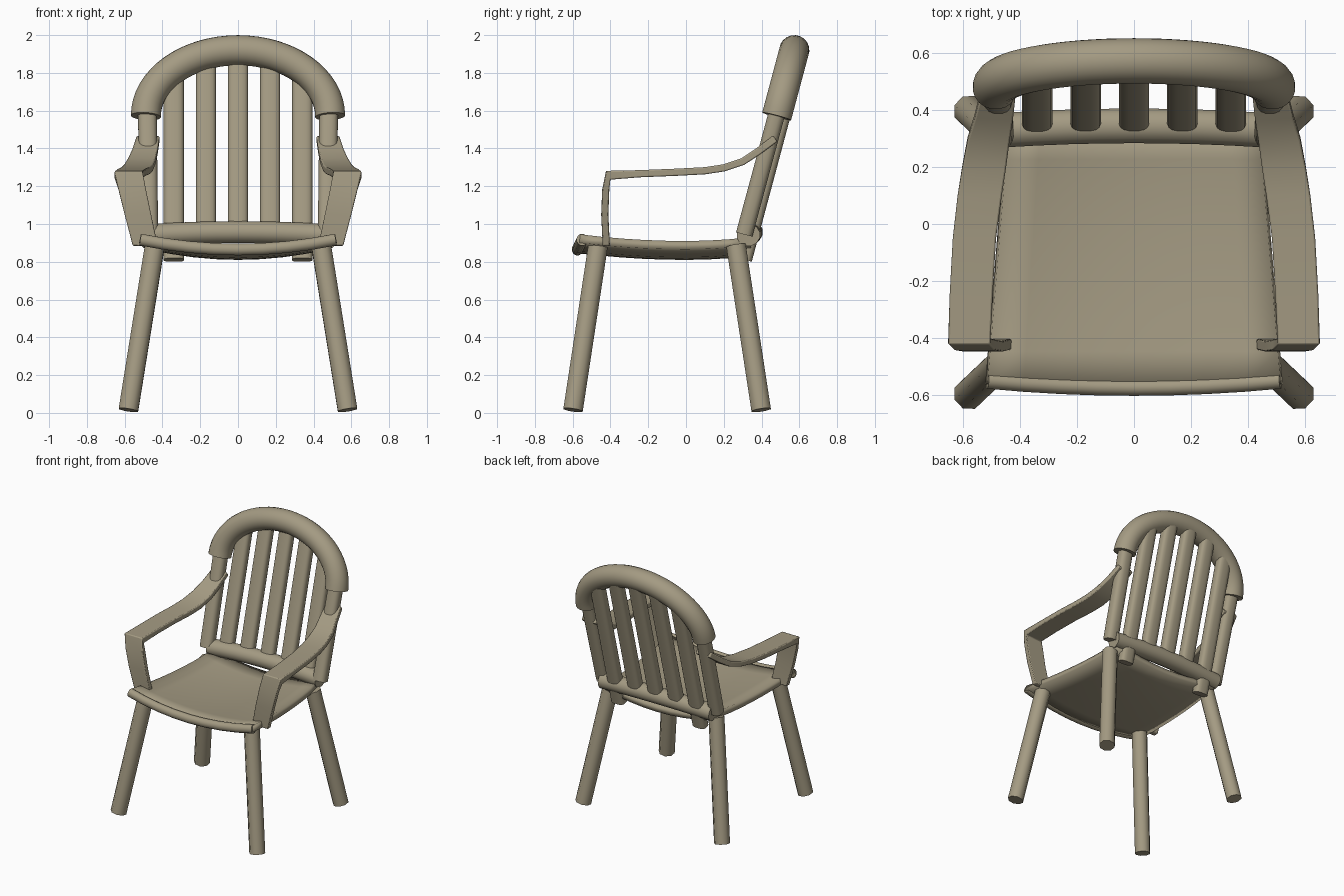
import bpy, bmesh, math
from mathutils import Vector

if "Cube" in bpy.data.objects:
    bpy.data.objects.remove(bpy.data.objects["Cube"])

wood = bpy.data.materials.new("khaki_wood")
wood.diffuse_color = (0.37, 0.325, 0.225, 1)
wood.use_nodes = True
wood.node_tree.nodes["Principled BSDF"].inputs["Base Color"].default_value = wood.diffuse_color
SLOPE = 0.267  # backward lean of the chair back


def make(name, rings, angle=40):
    """Skin a list of closed rings, cap the ends, shade smooth by angle."""
    bm = bmesh.new()
    vs = [[bm.verts.new(p) for p in r] for r in rings]
    n = len(rings[0])
    for a, b in zip(vs, vs[1:]):
        for i in range(n):
            j = (i + 1) % n
            bm.faces.new((a[i], a[j], b[j], b[i]))
    bm.faces.new(vs[0])
    bm.faces.new(vs[-1])
    bmesh.ops.recalc_face_normals(bm, faces=bm.faces)
    return finish(name, bm, angle)


def finish(name, bm, angle=40):
    me = bpy.data.meshes.new(name)
    bm.to_mesh(me)
    bm.free()
    me.materials.append(wood)
    ob = bpy.data.objects.new(name, me)
    bpy.context.collection.objects.link(ob)
    bpy.ops.object.select_all(action='DESELECT')
    ob.select_set(True)
    bpy.context.view_layer.objects.active = ob
    bpy.ops.object.shade_smooth_by_angle(angle=math.radians(angle))
    return ob


def sweep(name, path, ra, rb, up, n=12, power=1.0, angle=50):
    """Sweep a (super)ellipse along a path; ra lies along 'up'."""
    path = [Vector(p) for p in path]
    rings = []
    for i, p in enumerate(path):
        t = (path[min(i + 1, len(path) - 1)] - path[max(i - 1, 0)]).normalized()
        a = (Vector(up) - t * t.dot(Vector(up))).normalized()
        b = t.cross(a)
        ring = []
        for k in range(n):
            w = 2 * math.pi * (k + 0.5) / n
            c, s = math.cos(w), math.sin(w)
            ring.append(p + a * ra * math.copysign(abs(c) ** power, c)
                        + b * rb * math.copysign(abs(s) ** power, s))
        rings.append(ring)
    return make(name, rings, angle)


# Seat: dished sheet, narrower at the back
NX, NY = 8, 8
bm = bmesh.new()
grid = []
for j in range(NY + 1):
    y = -0.56 + 0.90 * j / NY
    half = 0.515 - 0.075 * j / NY
    edge = 0.91 + (0.035 * (y / 0.56) ** 2 if y < 0 else 0.02 * (y / 0.34) ** 2)
    row = []
    for i in range(NX + 1):
        u = -1 + 2 * i / NX
        bow = 0.02 * (1 - u * u) if j == 0 else 0
        row.append(bm.verts.new((u * half, y - bow, edge - 0.055 * (1 - u * u))))
    grid.append(row)
for j in range(NY):
    for i in range(NX):
        bm.faces.new((grid[j][i], grid[j][i + 1], grid[j + 1][i + 1], grid[j + 1][i]))
seat = finish("seat", bm, 30)
mod = seat.modifiers.new("thickness", 'SOLIDIFY')
mod.thickness = 0.045
mod.offset = -1

# Rolled front lip of the seat
us = [-1 + i / 4 for i in range(9)]
sweep("seat_front_lip", [(u * 0.515, -0.55 - 0.025 * (1 - u * u), 0.917 - 0.052 * (1 - u * u))
                         for u in us], 0.032, 0.03, (0, 0, 1))

# Bar across the back of the seat
sweep("back_bar", [(u * 0.46, 0.345 - 0.015 * u * u, 0.957 - 0.015 * u * u) for u in us],
      0.06, 0.063, (0, 0, 1))

# Arched top rail
arch = []
for k in range(33):
    w = math.pi * k / 32
    h = 0.35 * math.sin(w)
    arch.append((-0.488 * math.cos(w), 0.48 + SLOPE * h, 1.57 + h))
sweep("top_rail", arch, 0.08, 0.08, (0, 1, -SLOPE), n=20)


# Back slats; the outer two run down behind the seat
def slat_y(z):
    return 0.368 + SLOPE * (z - 1.02)


for k in range(-2, 3):
    x = 0.17 * k
    top = 1.53 + 0.35 * math.sqrt(1 - (x / 0.49) ** 2)
    low = 0.81 if abs(k) == 2 else 0.95
    sweep("back_slat", [(x, slat_y(low), low), (x, slat_y(top), top)],
          0.054, 0.038, (1, 0, 0), n=16, power=0.65)

# Arm ribbon from seat up the front support and back along the armrest:
# y, z, inner x, outer x
ARM = [(-0.422, 0.885, 0.425, 0.557), (-0.430, 1.05, 0.46, 0.60),
       (-0.425, 1.18, 0.487, 0.632), (-0.412, 1.258, 0.505, 0.653),
       (-0.25, 1.266, 0.497, 0.648), (-0.05, 1.274, 0.485, 0.637),
       (0.10, 1.282, 0.465, 0.62), (0.20, 1.297, 0.45, 0.604),
       (0.30, 1.33, 0.437, 0.585), (0.38, 1.383, 0.425, 0.56),
       (0.472, 1.452, 0.415, 0.537)]

for side, s in (("left", -1), ("right", 1)):
    rings = []
    for i, (y, z, xi, xo) in enumerate(ARM):
        a, b = ARM[max(i - 1, 0)], ARM[min(i + 1, len(ARM) - 1)]
        t = Vector((b[0] - a[0], b[1] - a[1])).normalized()
        h = 0.026 if i == 3 else 0.019
        ny, nz = -t.y * h, t.x * h
        rings.append([(s * xi, y + ny, z + nz), (s * xo, y + ny, z + nz),
                      (s * xo, y - ny, z - nz), (s * xi, y - ny, z - nz)])
    arm = make(side + "_arm", rings, 40)
    bev = arm.modifiers.new("soft_edges", 'BEVEL')
    bev.width = 0.006
    bev.segments = 2

    # Side post joining arch, arm and back bar
    sweep(side + "_back_post", [(s * 0.472, 0.308, 0.945), (s * 0.48, 0.485, 1.60)],
          0.05, 0.045, (1, 0, 0), n=16, power=0.75)

    # Splayed legs
    sweep(side + "_front_leg", [(s * 0.58, -0.598, 0.015), (s * 0.44, -0.465, 0.89)],
          0.056, 0.056, (1, 0, 0), n=8)
    sweep(side + "_back_leg", [(s * 0.58, 0.398, 0.015), (s * 0.44, 0.265, 0.885)],
          0.056, 0.056, (1, 0, 0), n=8)
